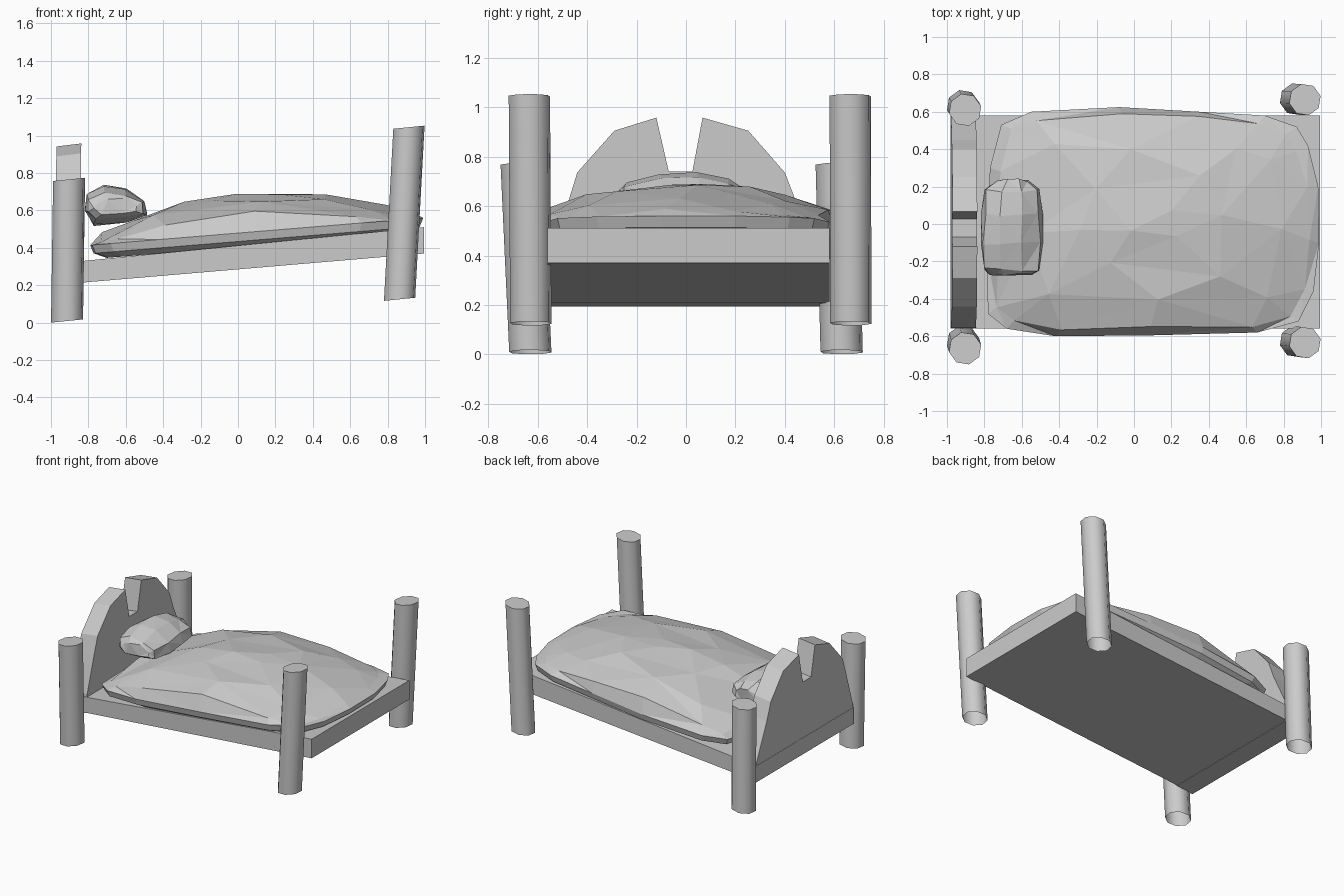
import bpy, bmesh, math, random

if "Cube" in bpy.data.objects:
    bpy.data.objects.remove(bpy.data.objects["Cube"])
random.seed(11)


def make_object(name, bm, smooth=False):
    bmesh.ops.recalc_face_normals(bm, faces=bm.faces)
    me = bpy.data.meshes.new(name)
    bm.to_mesh(me)
    bm.free()
    ob = bpy.data.objects.new(name, me)
    bpy.context.collection.objects.link(ob)
    if smooth:
        bpy.ops.object.select_all(action='DESELECT')
        ob.select_set(True)
        bpy.context.view_layer.objects.active = ob
        bpy.ops.object.shade_smooth_by_angle(angle=math.radians(50))


def loft(name, rings, start=True, end=True, triangulate=False, smooth=False):
    """Skin a list of equal-length point rings, optionally capping the ends."""
    bm = bmesh.new()
    vs = [[bm.verts.new(p) for p in r] for r in rings]
    n = len(vs[0])
    for a, b in zip(vs, vs[1:]):
        for i in range(n):
            j = (i + 1) % n
            bm.faces.new((a[i], a[j], b[j], b[i]))
    if start:
        bm.faces.new(vs[0][::-1])
    if end:
        bm.faces.new(vs[-1])
    bmesh.ops.remove_doubles(bm, verts=bm.verts[:], dist=1e-4)
    bm.normal_update()
    if triangulate:
        bmesh.ops.triangulate(bm, faces=bm.faces[:])
    make_object(name, bm, smooth)


def interp(table, x):
    for (x0, z0), (x1, z1) in zip(table, table[1:]):
        if x <= x1:
            break
    t = min(1, max(0, (x - x0) / (x1 - x0)))
    return z0 + t * (z1 - z0)


def frame_top(x):
    return 0.412 + 0.099 * x


def frame_bottom(x):
    return 0.285 + 0.085 * x


# Leaning eight-sided posts, open underneath
def post(name, bottom, top, r):
    rings = []
    for c in (bottom, top):
        ring = []
        for k in range(8):
            a = math.tau * (k + 0.3) / 8
            dx, dy = r * math.cos(a), r * math.sin(a)
            ring.append((c[0] + dx, c[1] + dy, c[2] + 0.1 * dx))
        rings.append(ring)
    loft(name, rings, start=False, smooth=True)


post("head_post_front", (-0.914, -0.63, 0.009), (-0.903, -0.665, 0.766), 0.088)
post("head_post_back", (-0.914, 0.63, 0.009), (-0.903, 0.61, 0.766), 0.088)
post("foot_post_front", (0.864, -0.628, 0.125), (0.914, -0.634, 1.045), 0.086)
post("foot_post_back", (0.864, 0.667, 0.125), (0.914, 0.665, 1.045), 0.086)

# Tilted bed base
loft("bed_base", [[(x, -0.56, frame_bottom(x)), (x, 0.58, frame_bottom(x)),
                   (x, 0.58, frame_top(x)), (x, -0.56, frame_top(x))]
                  for x in (-0.98, 0.995)])

# Stepped headboard with a notch in the middle
board = [(-0.56, 0.21), (-0.555, 0.35), (-0.48, 0.607), (-0.44, 0.736),
         (-0.29, 0.905), (-0.12, 0.958), (-0.07, 0.74), (0.026, 0.74),
         (0.067, 0.958), (0.252, 0.905), (0.40, 0.736), (0.45, 0.607),
         (0.575, 0.35), (0.58, 0.21)]
loft("headboard", [[(x + 0.012 * (z - 0.2), y, z - dz) for y, z in board]
                   for x, dz in ((-0.98, 0.016), (-0.847, 0.0))])

# Lumpy blanket: inset rings of one outline following a domed surface
outline = [(-0.79, -0.15), (-0.78, -0.48), (-0.68, -0.56), (-0.42, -0.60),
           (0.1, -0.595), (0.66, -0.58), (0.88, -0.52), (0.96, -0.36),
           (0.99, -0.10), (0.985, 0.2), (0.93, 0.42), (0.87, 0.52),
           (0.70, 0.58), (0.35, 0.60), (-0.08, 0.625), (-0.55, 0.60),
           (-0.71, 0.53), (-0.77, 0.30)]
crest = [(-0.8, 0.46), (-0.65, 0.525), (-0.45, 0.61), (-0.08, 0.695),
         (0.45, 0.685), (0.8, 0.635), (1.0, 0.57)]


def blanket_ring(scale, height=None, jitter=0.0, step=1):
    """step > 1 repeats points so that they merge into larger facets."""
    ring = []
    for i, (x, y) in enumerate(outline):
        if i % step:
            ring.append(ring[-1])
            continue
        px = 0.1 + (x - 0.1) * scale + random.uniform(-1, 1) * jitter * 3
        py = y * scale + random.uniform(-1, 1) * jitter * 3
        if height is None:
            z = interp(crest, px) - 0.31 * py * py + random.uniform(-1, 0.7) * jitter
        else:
            z = 0.404 + 0.082 * px + height
        ring.append((px, py, z))
    return ring


loft("blanket", [blanket_ring(0.90, 0.0), blanket_ring(0.98, 0.03),
                 blanket_ring(1.0, 0.075), blanket_ring(0.94, None, 0.004),
                 blanket_ring(0.72, None, 0.02, 2), blanket_ring(0.42, None, 0.022, 3),
                 blanket_ring(0.14, None, 0.008, 6)], triangulate=True)

# Faceted pillow: one side profile scaled along the width, with small dents
side = [(-0.82, 0.60), (-0.80, 0.69), (-0.72, 0.735), (-0.60, 0.715),
        (-0.50, 0.65), (-0.49, 0.585), (-0.60, 0.545), (-0.77, 0.52)]
stations = [(-0.27, 0.68, 0.45), (-0.24, 0.93, 0.72), (-0.10, 1.0, 1.0),
            (0.05, 0.97, 1.0), (0.18, 0.88, 0.85), (0.235, 0.5, 0.5)]


def dent():
    return random.uniform(-0.012, 0.008)


loft("pillow", [[(-0.64 + (x + 0.64) * sx + dent(), y + dent(),
                  0.615 + (z - 0.615) * sz + dent())
                 for x, z in side] for y, sx, sz in stations], triangulate=True)
